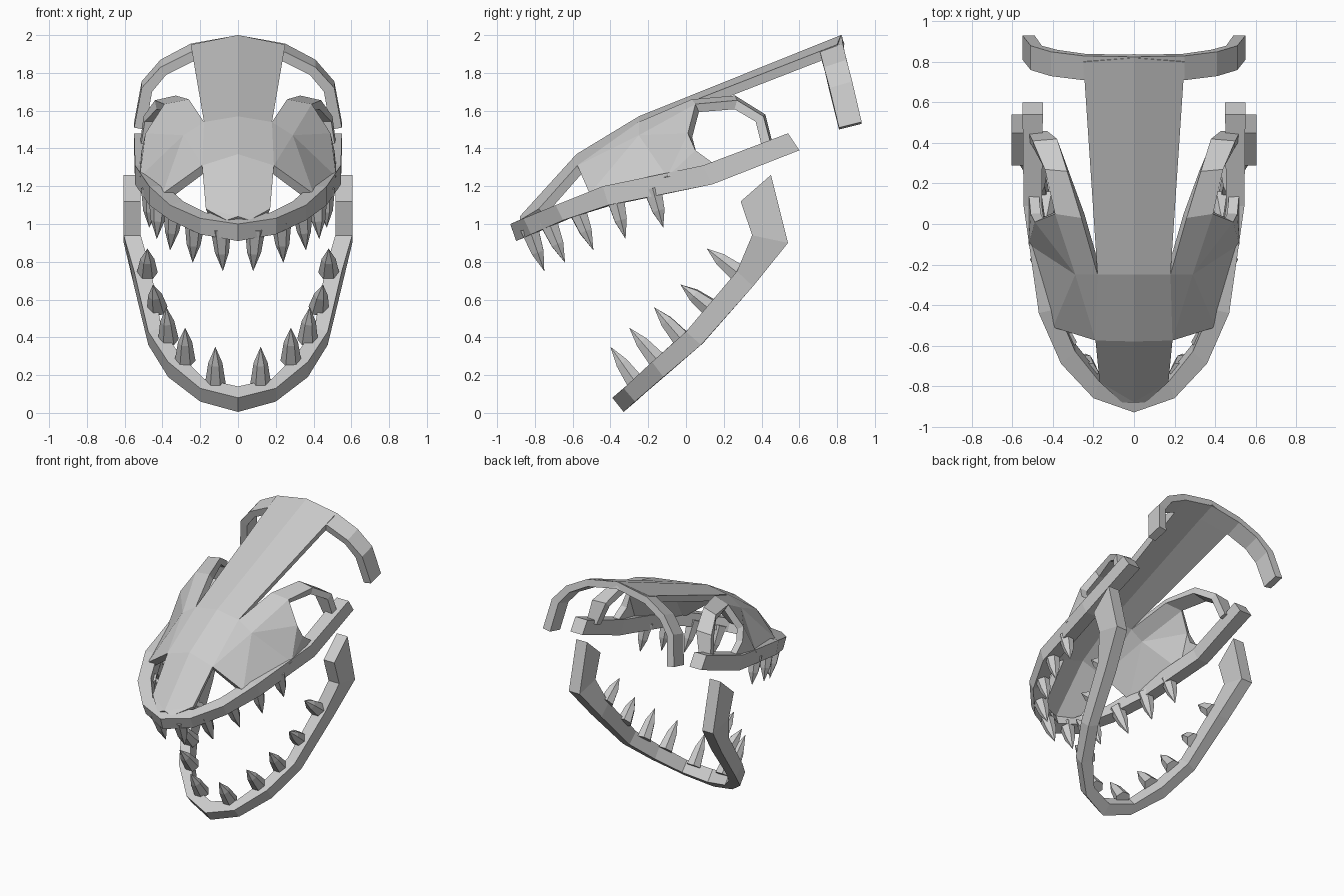
import bpy, bmesh, math
from mathutils import Vector

if "Cube" in bpy.data.objects:
    bpy.data.objects.remove(bpy.data.objects["Cube"])


def add_object(name, verts, faces, flip_check=False):
    mesh = bpy.data.meshes.new(name)
    mesh.from_pydata(verts, [], faces)
    bm = bmesh.new()
    bm.from_mesh(mesh)
    bmesh.ops.recalc_face_normals(bm, faces=bm.faces[:])
    if flip_check and sum(f.normal.z * f.calc_area() for f in bm.faces) < 0:
        bmesh.ops.reverse_faces(bm, faces=bm.faces[:])
    bm.to_mesh(mesh)
    bm.free()
    ob = bpy.data.objects.new(name, mesh)
    bpy.context.collection.objects.link(ob)
    return ob


def band(name, stations):
    """Four-sided bar through half stations (x, top y z, bottom y z, inward dx dy dz), mirrored."""
    rings = []
    for x, ty, tz, by, bz, dx, dy, dz in stations:
        t, b, d = Vector((x, ty, tz)), Vector((x, by, bz)), Vector((dx, dy, dz))
        rings.append([t, b, b + d, t + d])
    left = [[Vector((-p.x, p.y, p.z)) for p in r] for r in rings[:0:-1]]
    rings = left + rings
    verts = [p for r in rings for p in r]
    n = len(rings)
    faces = [(4 * i + k, 4 * i + (k + 1) % 4, 4 * i + 4 + (k + 1) % 4, 4 * i + 4 + k)
             for i in range(n - 1) for k in range(4)]
    faces += [(0, 1, 2, 3), tuple(range(4 * n - 4, 4 * n))]
    return add_object(name, verts, faces)


def teeth(name, rows, radius):
    """Bulged six-sided spikes from base to tip, on both sides."""
    verts, faces = [], []
    for base, tip in rows:
        for s in (1, -1):
            b = Vector((s * base[0], base[1], base[2]))
            t = Vector((s * tip[0], tip[1], tip[2]))
            axis = (t - b).normalized()
            u = axis.cross(Vector((0, 1, 0))).normalized()
            v = axis.cross(u)
            o = len(verts)
            for f, r in ((-0.15, 1.0), (0.5, 0.68)):
                for k in range(6):
                    a = k * math.pi / 3
                    verts.append(b.lerp(t, f) + (u * math.cos(a) + v * math.sin(a)) * radius * r)
            verts.append(t)
            for k in range(6):
                j = (k + 1) % 6
                faces += [(o + k, o + j, o + 6 + j, o + 6 + k), (o + 6 + k, o + 6 + j, o + 12)]
            faces.append(tuple(o + k for k in range(6)))
    return add_object(name, verts, faces)


# jaw bars
band("upper_jaw", [
    (0, -.93, 1.0, -.90, .91, 0, .09, .04),
    (.20, -.86, 1.03, -.82, .945, -.03, .08, .03),
    (.36, -.69, 1.10, -.65, 1.02, -.07, .06, .02),
    (.47, -.44, 1.20, -.41, 1.10, -.09, .02, 0),
    (.545, .09, 1.31, .14, 1.21, -.09, 0, 0),
    (.55, .54, 1.48, .60, 1.39, -.10, 0, 0)])
band("lower_jaw", [
    (0, -.39, .08, -.33, .005, 0, .07, .06),
    (.20, -.33, .13, -.27, .06, -.02, .06, .05),
    (.37, -.18, .27, -.12, .19, -.06, .05, .04),
    (.475, 0, .43, .08, .36, -.07, .02, .02),
    (.55, .27, .75, .355, .67, -.09, 0, 0),
    (.605, .35, .94, .54, .90, -.09, 0, 0),
    (.605, .29, 1.12, .45, 1.26, -.09, 0, 0)])

# arched crest at the back of the skull
band("rear_crest", [
    (0, .70, 1.95, .825, 2.0, 0, .01, -.05),
    (.25, .71, 1.91, .83, 1.955, -.01, .01, -.05),
    (.41, .73, 1.83, .85, 1.87, -.03, .01, -.04),
    (.51, .76, 1.72, .88, 1.755, -.055, 0, -.02),
    (.55, .81, 1.51, .93, 1.54, -.06, 0, -.01)])

# skull shell: half surface, mirrored and thickened
P = {
    "c0": (0, -.88, 1.04), "c1": (0, -.58, 1.37), "c2": (0, -.25, 1.57), "c3": (0, .82, 2.0),
    "e0": (.06, -.88, 1.02), "e1": (.17, -.78, 1.08), "A": (.19, -.575, 1.31),
    "C": (.18, -.25, 1.54), "e4": (.25, .80, 1.95),
    "B": (.40, -.51, 1.16), "D": (.29, -.25, 1.47), "I": (.52, -.10, 1.25),
    "G": (.49, .01, 1.48), "G2": (.51, .05, 1.39), "H": (.52, .16, 1.31),
    "E": (.26, .03, 1.66), "F": (.39, .05, 1.635),
    "b1": (.33, .26, 1.68), "f1": (.44, .27, 1.655),
    "b2": (.38, .42, 1.58), "f2": (.50, .41, 1.57),
    "b3": (.43, .46, 1.42), "f3": (.52, .45, 1.42)}
F = ["c0 e0 e1", "c0 e1 A c1", "c1 A C c2", "c2 C e4 c3",
     "A B D", "A D C", "C D F E", "B I D", "D I G", "D G F", "I G2 G", "I H G2",
     "E F f1 b1", "b1 f1 f2 b2", "b2 f2 f3 b3"]
keys = list(P)
skull = add_object("skull_shell", list(P.values()),
                   [tuple(keys.index(k) for k in f.split()) for f in F], True)
skull.modifiers.new("mirror", 'MIRROR').use_clip = True
sol = skull.modifiers.new("thickness", 'SOLIDIFY')
sol.thickness = .05
sol.offset = -1

# teeth rows
teeth("upper_teeth", [
    ((.09, -.82, .95), (.08, -.75, .75)),
    ((.23, -.72, .99), (.24, -.64, .795)),
    ((.34, -.57, 1.06), (.36, -.49, .86)),
    ((.42, -.37, 1.12), (.43, -.32, .92)),
    ((.46, -.17, 1.16), (.47, -.12, .98))], .055)
teeth("lower_teeth", [
    ((.12, -.28, .18), (.12, -.40, .35)),
    ((.28, -.17, .30), (.28, -.30, .45)),
    ((.37, -.04, .41), (.38, -.17, .56)),
    ((.43, .11, .57), (.45, -.03, .68)),
    ((.48, .25, .76), (.48, .11, .87))], .055)
